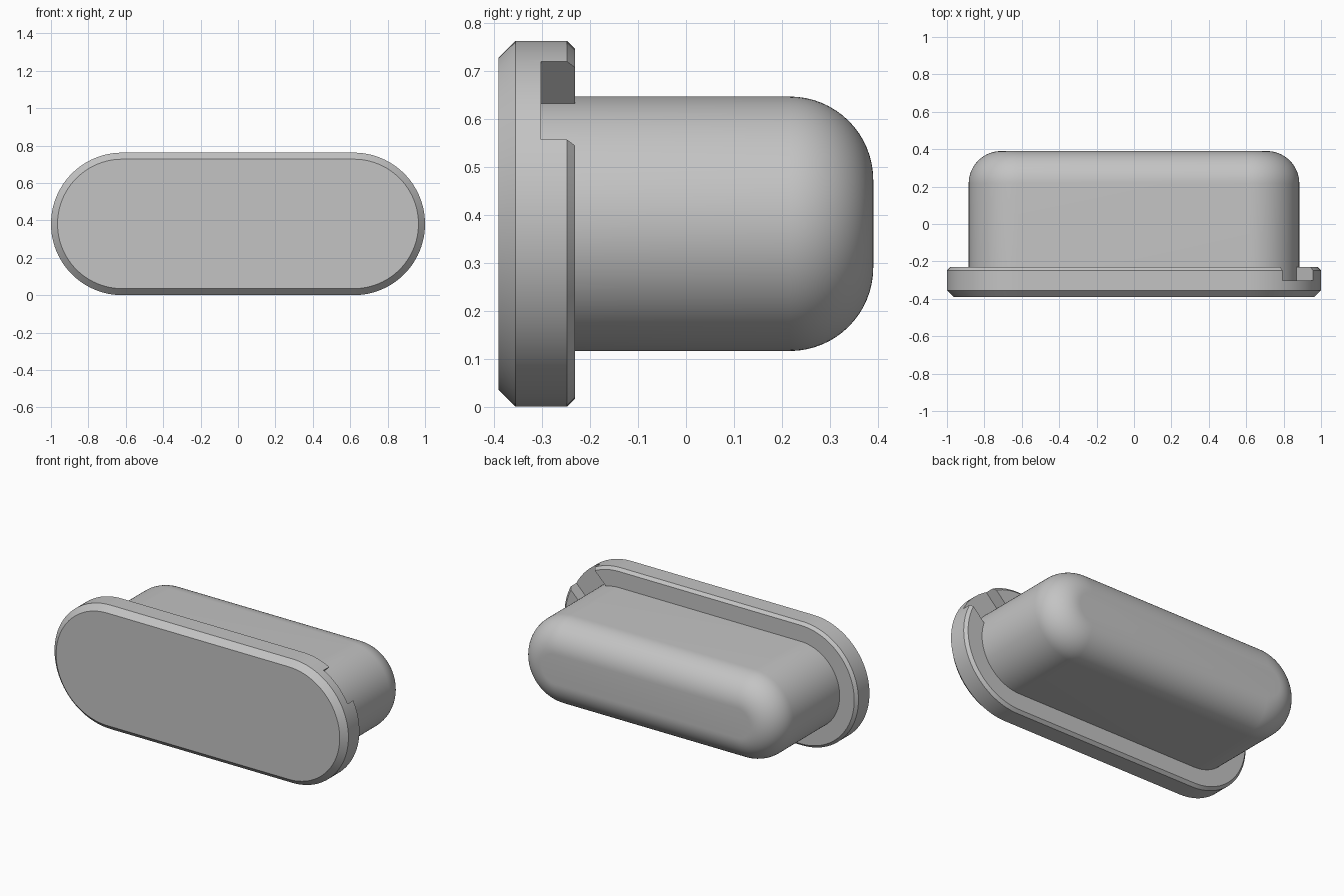
import bpy, bmesh
from math import sin, cos, pi, radians
from mathutils import Matrix

if "Cube" in bpy.data.objects:
    bpy.data.objects.remove(bpy.data.objects["Cube"])

STRAIGHT = 0.619   # half length of the straight sides
MID_Z = 0.381      # height of the long axis
ARC = 48           # segments per rounded end

grey = bpy.data.materials.new("plain grey")
grey.use_nodes = True
colour = (0.55, 0.55, 0.55, 1)
grey.diffuse_color = colour
grey.node_tree.nodes["Principled BSDF"].inputs["Base Color"].default_value = colour


def stadium_ring(bm, radius, y):
    ring = []
    for side, start in ((1, -pi / 2), (-1, pi / 2)):
        for i in range(ARC + 1):
            a = start + pi * i / ARC
            ring.append(bm.verts.new((side * STRAIGHT + radius * cos(a), y,
                                      MID_Z + radius * sin(a))))
    return ring


def stadium_solid(name, profile):
    """Loft stadium outlines through (radius, y) pairs and cap both ends."""
    bm = bmesh.new()
    rings = [stadium_ring(bm, r, y) for r, y in profile]
    n = len(rings[0])
    for a, b in zip(rings, rings[1:]):
        for i in range(n):
            j = (i + 1) % n
            bm.faces.new((a[i], a[j], b[j], b[i]))
    bm.faces.new(rings[0])
    bm.faces.new(rings[-1])
    bmesh.ops.recalc_face_normals(bm, faces=bm.faces)
    mesh = bpy.data.meshes.new(name)
    bm.to_mesh(mesh)
    bm.free()
    mesh.materials.append(grey)
    obj = bpy.data.objects.new(name, mesh)
    bpy.context.collection.objects.link(obj)
    return obj


def smooth(obj):
    bpy.ops.object.select_all(action="DESELECT")
    obj.select_set(True)
    bpy.context.view_layer.objects.active = obj
    bpy.ops.object.shade_smooth_by_angle(angle=radians(30))


# Chamfered front flange
flange = stadium_solid("flange", [(0.346, -0.39), (0.381, -0.355),
                                  (0.381, -0.248), (0.364, -0.231)])

# Plug body with a rounded back rim
fillet, body_r, back = 0.174, 0.265, 0.39
rim = [(body_r - fillet + fillet * cos(t), back - fillet + fillet * sin(t))
       for t in (pi / 2 * i / 16 for i in range(17))]
body = stadium_solid("body", [(body_r, -0.34)] + rim)

# Diagonal slot cut into the back of the flange at one upper corner
bpy.ops.mesh.primitive_cube_add(size=1)
cutter = bpy.context.object
cutter.name = "slot_cutter"
cutter.data.transform(Matrix.Translation((STRAIGHT, -0.2, MID_Z))
                      @ Matrix.Rotation(-pi / 4, 4, "Y")
                      @ Matrix.Translation((0.35, 0, 0))
                      @ Matrix.Diagonal((0.4, 0.204, 0.23, 1)))
slot = flange.modifiers.new("slot", "BOOLEAN")
slot.operation = "DIFFERENCE"
slot.solver = "EXACT"
slot.object = cutter
bpy.context.view_layer.objects.active = flange
bpy.ops.object.modifier_apply(modifier="slot")
bpy.data.objects.remove(cutter)

for part in (flange, body):
    smooth(part)
